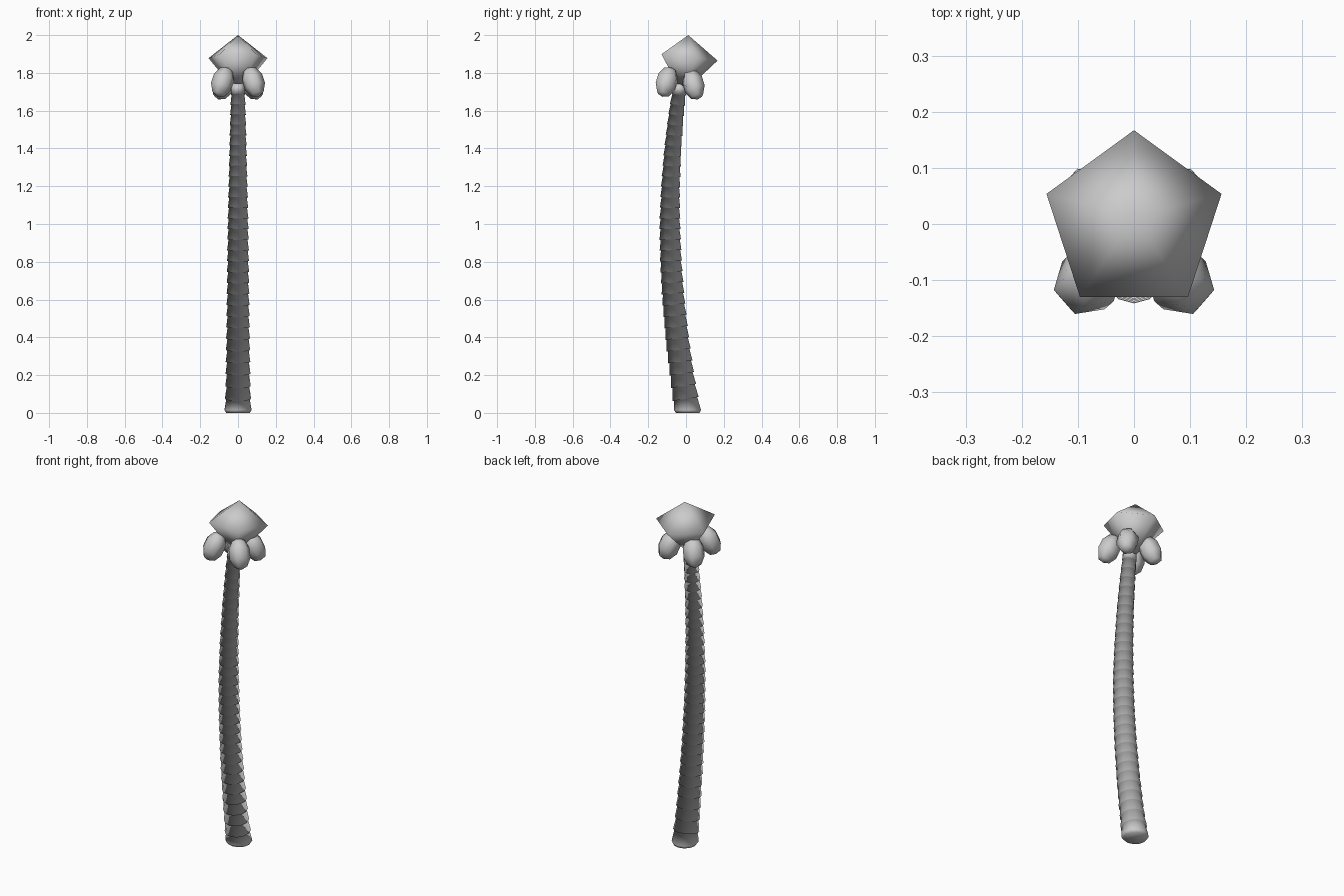
import bpy, bmesh, math
from mathutils import Vector, Matrix

if "Cube" in bpy.data.objects:
    bpy.data.objects.remove(bpy.data.objects["Cube"])


def make_object(name, bm):
    bmesh.ops.recalc_face_normals(bm, faces=bm.faces)
    mesh = bpy.data.meshes.new(name)
    bm.to_mesh(mesh)
    bm.free()
    for p in mesh.polygons:
        p.use_smooth = True
    obj = bpy.data.objects.new(name, mesh)
    bpy.context.collection.objects.link(obj)
    return obj


def loft(bm, rings):
    """Bridge consecutive vertex rings; single-vertex rings become tips."""
    for a, b in zip(rings, rings[1:]):
        n = max(len(a), len(b))
        for i in range(n):
            j = (i + 1) % n
            if len(a) == 1:
                bm.faces.new((a[0], b[j], b[i]))
            elif len(b) == 1:
                bm.faces.new((a[i], a[j], b[0]))
            else:
                bm.faces.new((a[i], a[j], b[j], b[i]))


# Trunk: stacked tapered segments along a bowed path, each with a lower lip
PATH = [(0, .010), (.2, -.022), (.4, -.047), (.6, -.067), (.8, -.080),
        (1.0, -.086), (1.2, -.082), (1.4, -.070), (1.6, -.050), (1.8, -.022)]
RADII = [(0, .073), (.15, .067), (.5, .062), (1.0, .056), (1.5, .044), (1.8, .035)]


def lerp_table(table, z):
    for (z0, v0), (z1, v1) in zip(table, table[1:]):
        if z <= z1:
            return v0 + (v1 - v0) * (z - z0) / (z1 - z0)
    return table[-1][1]


SIDES, SEGMENTS, TOP = 12, 30, 1.74


def trunk_ring(bm, z, r, tilted=True):
    slope = 0
    if tilted:
        slope = (lerp_table(PATH, z + .06) - lerp_table(PATH, max(z - .06, 0))) / (z + .06 - max(z - .06, 0))
    rot = Matrix.Rotation(-math.atan(slope), 3, 'X')
    c = Vector((0, lerp_table(PATH, z), z))
    return [bm.verts.new(c + rot @ Vector((r * math.cos(a), r * math.sin(a), 0)))
            for a in (math.tau * i / SIDES for i in range(SIDES))]


bm = bmesh.new()
rings = [trunk_ring(bm, 0, .062, False), trunk_ring(bm, .015, .072, False)]
bounds = [TOP * (i / SEGMENTS) ** .92 for i in range(SEGMENTS + 1)]
for i in range(SEGMENTS):
    z0, z1 = bounds[i], bounds[i + 1]
    if i:
        rings.append(trunk_ring(bm, z0 - .002, lerp_table(RADII, z0)))
    rings.append(trunk_ring(bm, z1, lerp_table(RADII, z1) * .88))
loft(bm, rings)
bm.faces.new(rings[0])
bm.faces.new(rings[-1])
make_object("trunk", bm)

# Crown: five-sided double pyramid tilted with the trunk top
bm = bmesh.new()
ring = []
for i in range(5):
    a = math.pi / 2 + math.tau * i / 5
    y = .003 + .164 * math.sin(a)
    ring.append(bm.verts.new((.164 * math.cos(a), y, 1.884 - .114 * y)))
loft(bm, [[bm.verts.new((0, -.02, 1.69))], ring, [bm.verts.new((0, .012, 2.0))]])
make_object("crown", bm)


# Nuts: four low-poly ellipsoids leaning outward below the crown
def nut(name, x, y, z):
    bm = bmesh.new()
    bmesh.ops.create_uvsphere(bm, u_segments=6, v_segments=5, radius=1)
    heading = math.atan2(y + .03, x)
    m = (Matrix.Translation((x, y, z)) @ Matrix.Rotation(heading, 4, 'Z')
         @ Matrix.Rotation(-math.radians(24), 4, 'Y')
         @ Matrix.Diagonal((.060, .060, .086, 1)))
    bmesh.ops.transform(bm, matrix=m, verts=bm.verts)
    make_object(name, bm)


for side, label in ((-1, "left"), (1, "right")):
    nut("front_nut_" + label, side * .082, -.102, 1.752)
    nut("back_nut_" + label, side * .078, .040, 1.738)
